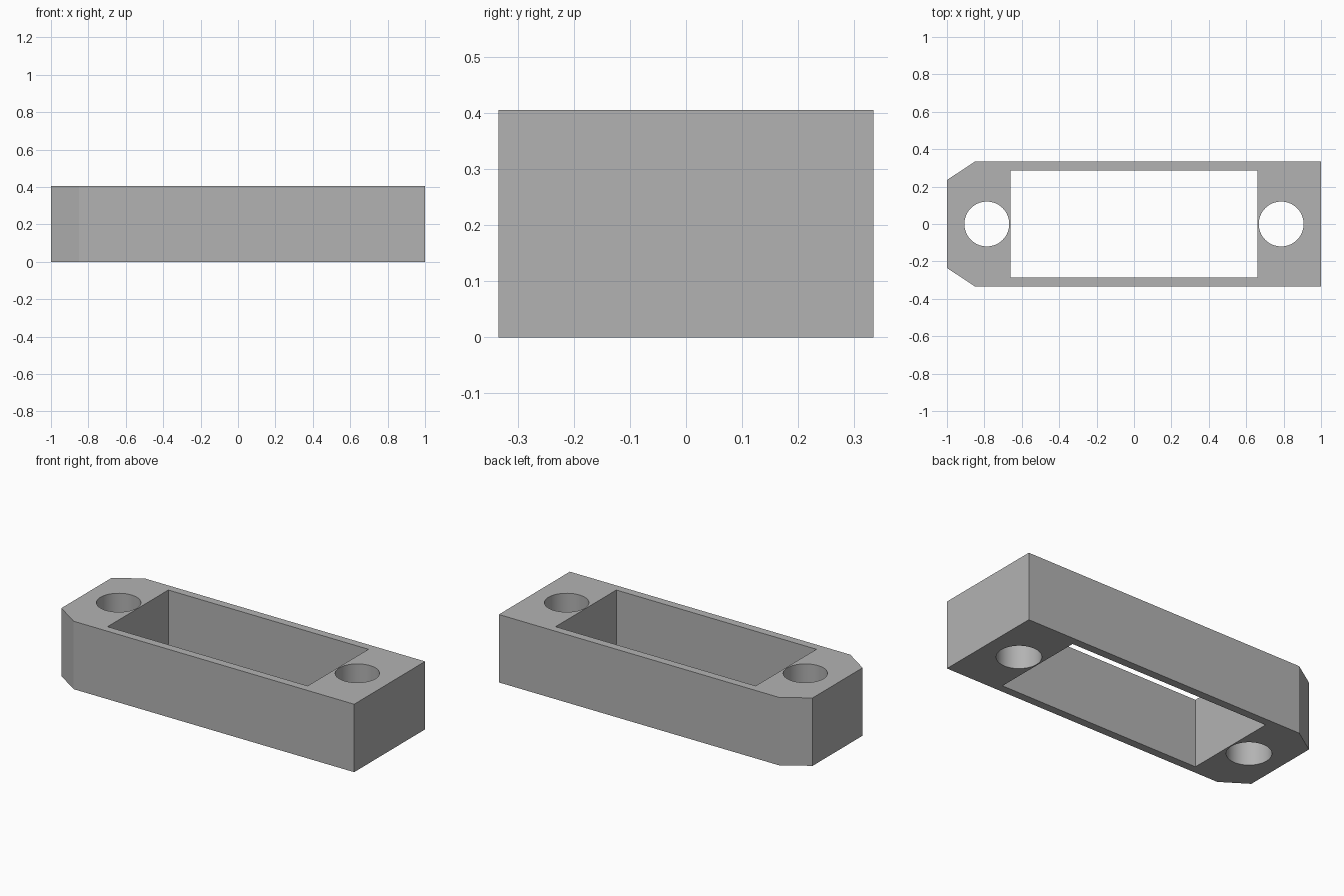
import bpy
import bmesh
from math import cos, sin, tau

HEIGHT = 0.405

cube = bpy.data.objects.get("Cube")
if cube:
    bpy.data.objects.remove(cube, do_unlink=True)

grey = bpy.data.materials.new("plain grey")
grey.use_nodes = True
colour = (0.45, 0.45, 0.45, 1)
grey.diffuse_color = colour
grey.node_tree.nodes["Principled BSDF"].inputs["Base Color"].default_value = colour


def prism(name, outline, bottom, top):
    """Extrude a flat outline between two heights."""
    bm = bmesh.new()
    face = bm.faces.new([bm.verts.new((x, y, bottom)) for x, y in outline])
    extruded = bmesh.ops.extrude_face_region(bm, geom=[face])["geom"]
    verts = [v for v in extruded if isinstance(v, bmesh.types.BMVert)]
    bmesh.ops.translate(bm, verts=verts, vec=(0, 0, top - bottom))
    bmesh.ops.recalc_face_normals(bm, faces=bm.faces)
    mesh = bpy.data.meshes.new(name)
    bm.to_mesh(mesh)
    bm.free()
    mesh.materials.append(grey)
    obj = bpy.data.objects.new(name, mesh)
    bpy.context.collection.objects.link(obj)
    return obj


def rectangle(x, y):
    return [(-x, -y), (x, -y), (x, y), (-x, y)]


def circle(cx, radius, sides=64):
    return [(cx + radius * cos(tau * i / sides), radius * sin(tau * i / sides))
            for i in range(sides)]


# Block with two bevelled corners at one end
body = prism("mounting_frame",
             [(-1, -0.235), (-0.85, -0.334), (1, -0.334),
              (1, 0.334), (-0.85, 0.334), (-1, 0.235)], 0, HEIGHT)

# Central window and a bolt hole at each end, cut right through
cutters = [prism("window_cutter", rectangle(0.66, 0.286), -0.1, HEIGHT + 0.1)]
for side, x in (("right", -0.787), ("left", 0.787)):
    cutters.append(prism(side + "_hole_cutter", circle(x, 0.12), -0.1, HEIGHT + 0.1))

bpy.context.view_layer.objects.active = body
for cutter in cutters:
    mod = body.modifiers.new(cutter.name, "BOOLEAN")
    mod.operation = "DIFFERENCE"
    mod.solver = "EXACT"
    mod.object = cutter
    bpy.ops.object.modifier_apply(modifier=mod.name)
    bpy.data.objects.remove(cutter, do_unlink=True)

# Smooth hole walls, crisp edges elsewhere
bpy.ops.object.select_all(action="DESELECT")
body.select_set(True)
bpy.ops.object.shade_smooth_by_angle(angle=0.35)
